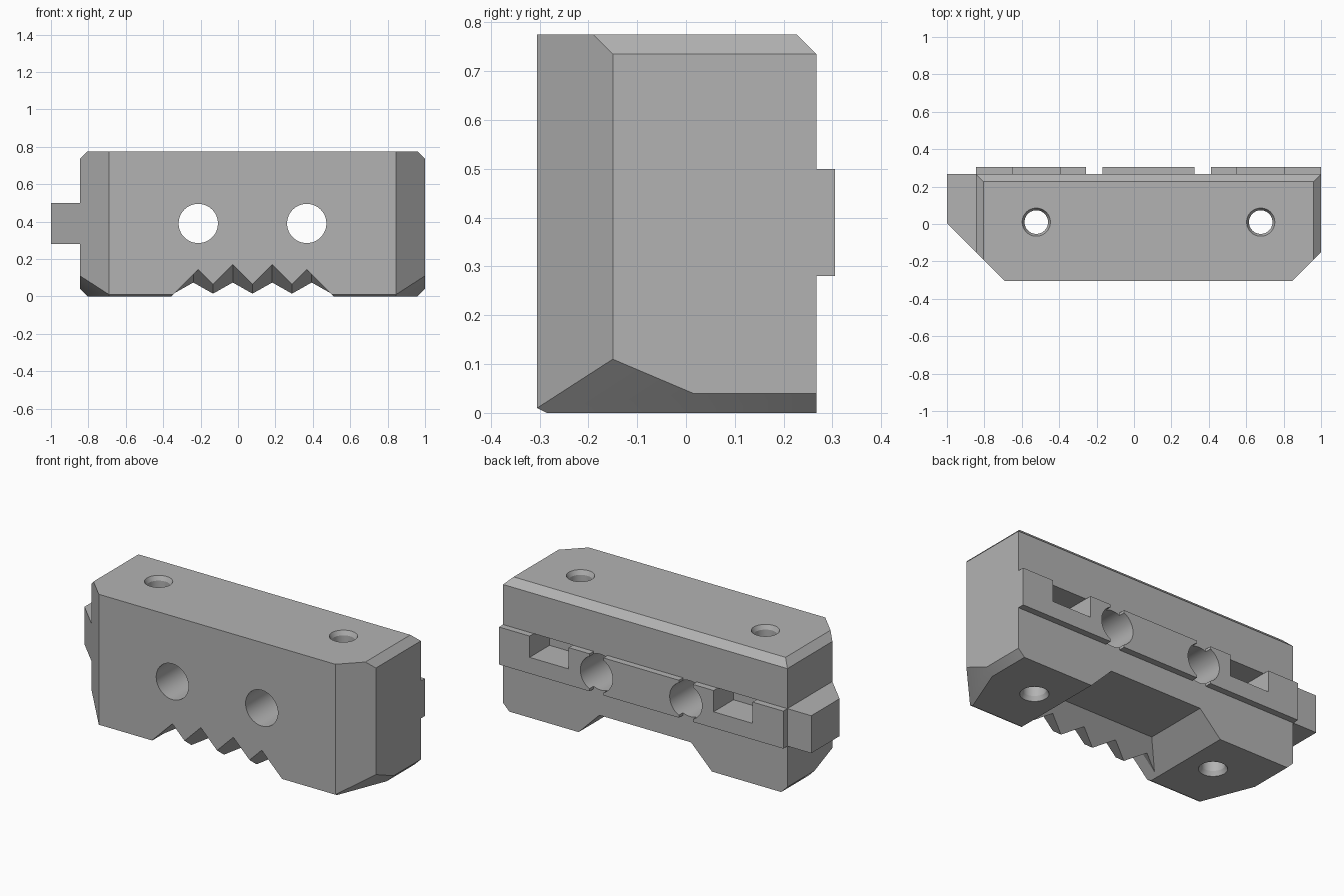
import bpy, bmesh
from math import pi
from mathutils import Matrix, Vector

old = bpy.data.objects.get("Cube")
if old:
    bpy.data.objects.remove(old)

MID = 0.0775      # middle of the main block
HALF = 0.9225     # half its length
BACK, FRONT, TOP = 0.267, -0.305, 0.775

grey = bpy.data.materials.new("Plain grey")
grey.use_nodes = True
colour = (0.45, 0.45, 0.45, 1)
grey.diffuse_color = colour
grey.node_tree.nodes["Principled BSDF"].inputs["Base Color"].default_value = colour


def finish(name, bm):
    bmesh.ops.recalc_face_normals(bm, faces=bm.faces)
    mesh = bpy.data.meshes.new(name)
    bm.to_mesh(mesh)
    bm.free()
    mesh.materials.append(grey)
    ob = bpy.data.objects.new(name, mesh)
    bpy.context.collection.objects.link(ob)
    return ob


def prism(points, shift):
    bm = bmesh.new()
    face = bm.faces.new([bm.verts.new(p) for p in points])
    new = bmesh.ops.extrude_face_region(bm, geom=[face])["geom"]
    bmesh.ops.translate(bm, vec=shift, verts=[v for v in new if isinstance(v, bmesh.types.BMVert)])
    return bm


def cut(bm, point, normal):
    """Slice off everything on the normal side and cap the opening."""
    geom = bm.verts[:] + bm.edges[:] + bm.faces[:]
    res = bmesh.ops.bisect_plane(bm, geom=geom, plane_co=point, plane_no=normal, clear_outer=True)
    edges = [e for e in res["geom_cut"] if isinstance(e, bmesh.types.BMEdge)]
    if edges:
        bmesh.ops.holes_fill(bm, edges=[e for e in bm.edges if e.is_boundary], sides=0)


def box(x0, x1, y0, y1, z0, z1):
    return prism([(x0, y0, z0), (x1, y0, z0), (x1, y1, z0), (x0, y1, z0)], (0, 0, z1 - z0))


def cone(r0, r1, depth, matrix):
    bm = bmesh.new()
    bmesh.ops.create_cone(bm, cap_ends=True, segments=48, radius1=r0, radius2=r1,
                          depth=depth, matrix=matrix)
    return bm


def combine(target, tool, operation):
    mod = target.modifiers.new(operation, "BOOLEAN")
    mod.operation, mod.solver, mod.object = operation, "EXACT", tool
    bpy.context.view_layer.objects.active = target
    bpy.ops.object.modifier_apply(modifier=mod.name)
    bpy.data.objects.remove(tool)


def carve(bm):
    combine(block, finish("cutter", bm), "DIFFERENCE")


# Main block with clipped front corners
plan = [(-HALF, BACK), (-HALF, -0.15), (-HALF + 0.155, FRONT),
        (HALF - 0.155, FRONT), (HALF, -0.15), (HALF, BACK)]
bm = prism([(MID + x, y, 0) for x, y in plan], (0, 0, TOP))

# Bevels along the top, the bottom ends and the lower front corners
cut(bm, (0, BACK, TOP - 0.04), (0, 1, 1))
cut(bm, (0, FRONT, 0.01), (0, -0.5, -1))
for s in (-1, 1):
    end = MID + s * HALF
    cut(bm, (end, 0, TOP - 0.04), (s, 0, 1))
    cut(bm, (end, 0, 0.04), (s, 0, -1))
    a = Vector((end - s * 0.155, FRONT, 0.01))
    b = Vector((end, -0.15, 0.11))
    c = Vector((end, 0.015, 0.04))
    n = (b - a).cross(c - a)
    cut(bm, a, n if n.z < 0 else -n)
block = finish("jaw_block", bm)

# Underside notch with sloping walls
bm = bmesh.new()
for z in (-0.03, 0.135):
    for s in (-1, 1):
        for y in (z - 0.255, 0.5):
            bm.verts.new((MID + s * (0.4325 - z), y, z))
bmesh.ops.convex_hull(bm, input=bm.verts)
carve(bm)

# Sloping V grooves that leave three teeth at the front
for i in range(4):
    x = MID + (i - 1.5) * 0.211
    tri = [(x, -0.4, 0.243), (x - 0.4, -0.4, -0.157), (x + 0.4, -0.4, -0.157)]
    bm = prism(tri, (0, 0.3, -0.231))
    for s in (-1, 1):
        cut(bm, (MID + s * 0.4325, 0, 0), (s, 0, 1))
    carve(bm)

# Key on the right end
key = [(-1, BACK), (-1, 0.005), (-0.845, -0.15), (-0.7, -0.15), (-0.7, 0.2), (-0.845, BACK)]
combine(block, finish("key", prism([(x, y, 0.28) for x, y in key], (0, 0, 0.22))), "UNION")

# Rail on the back
combine(block, finish("rail", box(MID - HALF, MID + HALF, 0.2, 0.305, 0.28, 0.5)), "UNION")

for s in (-1, 1):
    # Cross bores and the slots they leave in the rail
    x = MID + s * 0.29
    carve(box(x - 0.045, x + 0.045, BACK, 0.4, 0.2, 0.6))
    carve(cone(0.105, 0.105, 1, Matrix.Translation((x, 0, 0.39)) @ Matrix.Rotation(pi / 2, 4, "X")))
    # Pockets in the back
    p = MID + s * 0.597
    carve(box(p - 0.127, p + 0.127, 0.12, 0.4, 0.375, 0.5))
    # Screw holes, countersunk at both ends
    h = MID + s * 0.6
    carve(cone(0.063, 0.063, 2, Matrix.Translation((h, 0.01, 0.4))))
    carve(cone(0.063, 0.083, 0.04, Matrix.Translation((h, 0.01, TOP - 0.005))))
    carve(cone(0.083, 0.063, 0.04, Matrix.Translation((h, 0.01, 0.005))))

# Smooth bores, crisp edges
bpy.ops.object.select_all(action="DESELECT")
block.select_set(True)
bpy.context.view_layer.objects.active = block
bpy.ops.object.shade_smooth_by_angle(angle=0.4)
